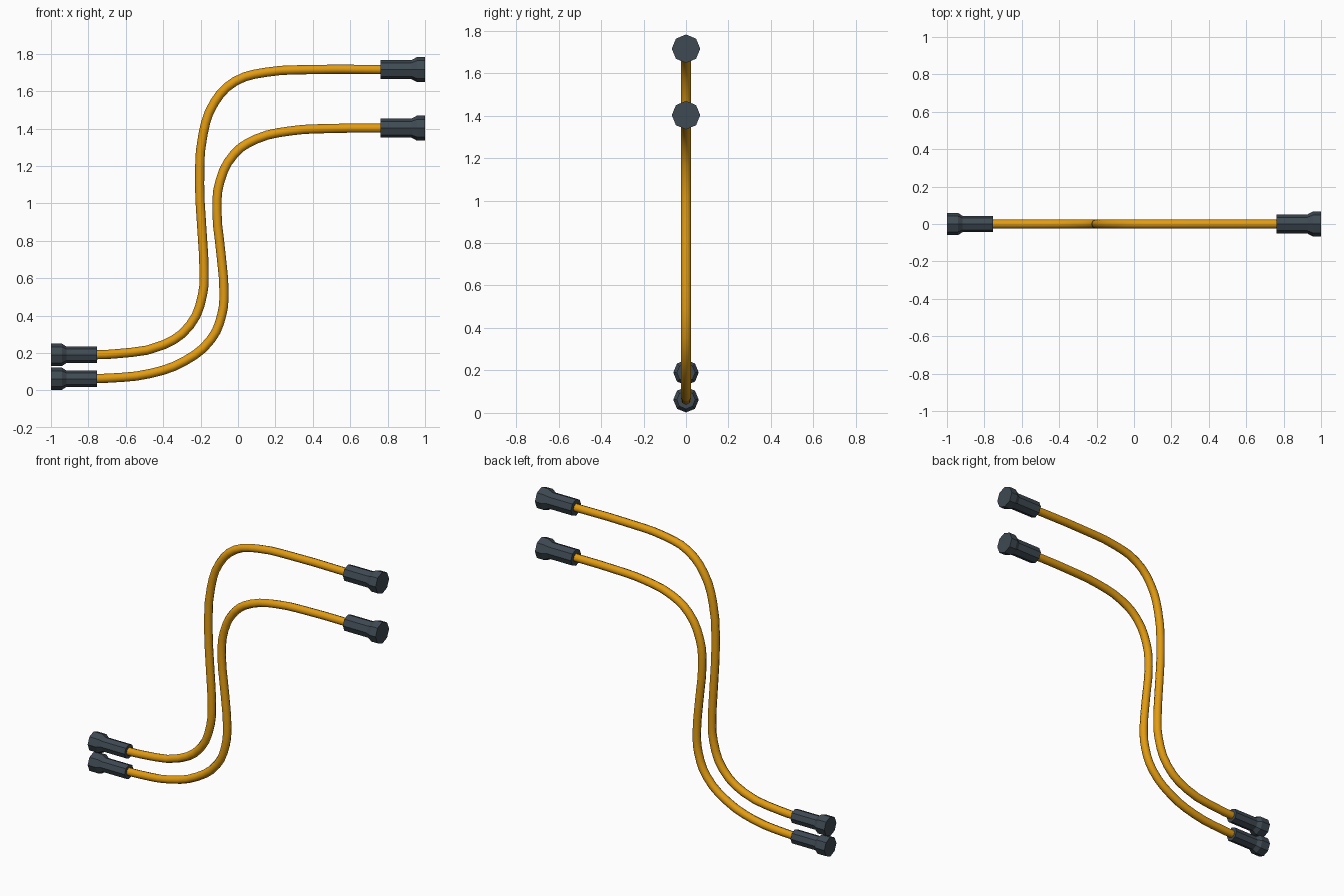
import bpy, bmesh, math

if "Cube" in bpy.data.objects:
    bpy.data.objects.remove(bpy.data.objects["Cube"])


def material(name, color):
    m = bpy.data.materials.new(name)
    m.diffuse_color = (*color, 1)
    m.use_nodes = True
    m.node_tree.nodes["Principled BSDF"].inputs["Base Color"].default_value = m.diffuse_color
    return m


amber = material("amber_rubber", (0.76, 0.33, 0.006))
slate = material("slate_metal", (0.05, 0.068, 0.085))


def hose(name, points, radius=0.0245):
    """Round tube along a smooth path in the xz plane."""
    cu = bpy.data.curves.new(name, 'CURVE')
    cu.dimensions = '3D'
    cu.bevel_depth = radius
    cu.bevel_resolution = 2
    cu.resolution_u = 3
    cu.use_fill_caps = True
    sp = cu.splines.new('BEZIER')
    sp.bezier_points.add(len(points) - 1)
    for bp, (x, z) in zip(sp.bezier_points, points):
        bp.co = (x, 0, z)
        bp.handle_left_type = bp.handle_right_type = 'AUTO'
    ob = bpy.data.objects.new(name, cu)
    bpy.context.collection.objects.link(ob)
    cu.materials.append(amber)
    # turn the tube into a mesh
    bpy.ops.object.select_all(action='DESELECT')
    ob.select_set(True)
    bpy.context.view_layer.objects.active = ob
    bpy.ops.object.convert(target='MESH')
    bpy.ops.object.shade_smooth_by_angle(angle=math.radians(60))


def fitting(name, profile, z, sides=8):
    """Eight-sided turned part along x from (x, radius) pairs."""
    bm = bmesh.new()
    rings = [[bm.verts.new((x, r * math.cos(i * math.tau / sides),
                            z + r * math.sin(i * math.tau / sides)))
              for i in range(sides)] for x, r in profile]
    for a, b in zip(rings, rings[1:]):
        for i in range(sides):
            j = (i + 1) % sides
            bm.faces.new((a[i], a[j], b[j], b[i]))
    bm.faces.new(rings[0])
    bm.faces.new(rings[-1])
    bmesh.ops.recalc_face_normals(bm, faces=bm.faces)
    me = bpy.data.meshes.new(name)
    bm.to_mesh(me)
    bm.free()
    me.materials.append(slate)
    bpy.context.collection.objects.link(bpy.data.objects.new(name, me))


# hoses
hose("upper_hose", [
    (-0.80, 0.19), (-0.66, 0.195), (-0.40, 0.243), (-0.257, 0.348), (-0.190, 0.51),
    (-0.182, 0.65), (-0.193, 0.86), (-0.205, 1.10), (-0.187, 1.37),
    (-0.126, 1.54), (-0.016, 1.652), (0.144, 1.70), (0.385, 1.715), (0.80, 1.715)])
hose("lower_hose", [
    (-0.80, 0.063), (-0.68, 0.066), (-0.47, 0.090), (-0.283, 0.158), (-0.144, 0.273),
    (-0.086, 0.407), (-0.075, 0.525), (-0.091, 0.73), (-0.113, 0.97),
    (-0.096, 1.12), (-0.02, 1.264), (0.096, 1.343), (0.278, 1.387),
    (0.49, 1.40), (0.80, 1.402)])

# end fittings: head, shoulder and sleeve
left = [(-1.0, 0.06), (-0.942, 0.06), (-0.918, 0.044), (-0.755, 0.044)]
right = [(0.762, 0.051), (0.927, 0.051), (0.957, 0.067), (1.0, 0.067)]
fitting("upper_left_fitting", left, 0.19)
fitting("lower_left_fitting", left, 0.062)
fitting("upper_right_fitting", right, 1.715)
fitting("lower_right_fitting", right, 1.402)
